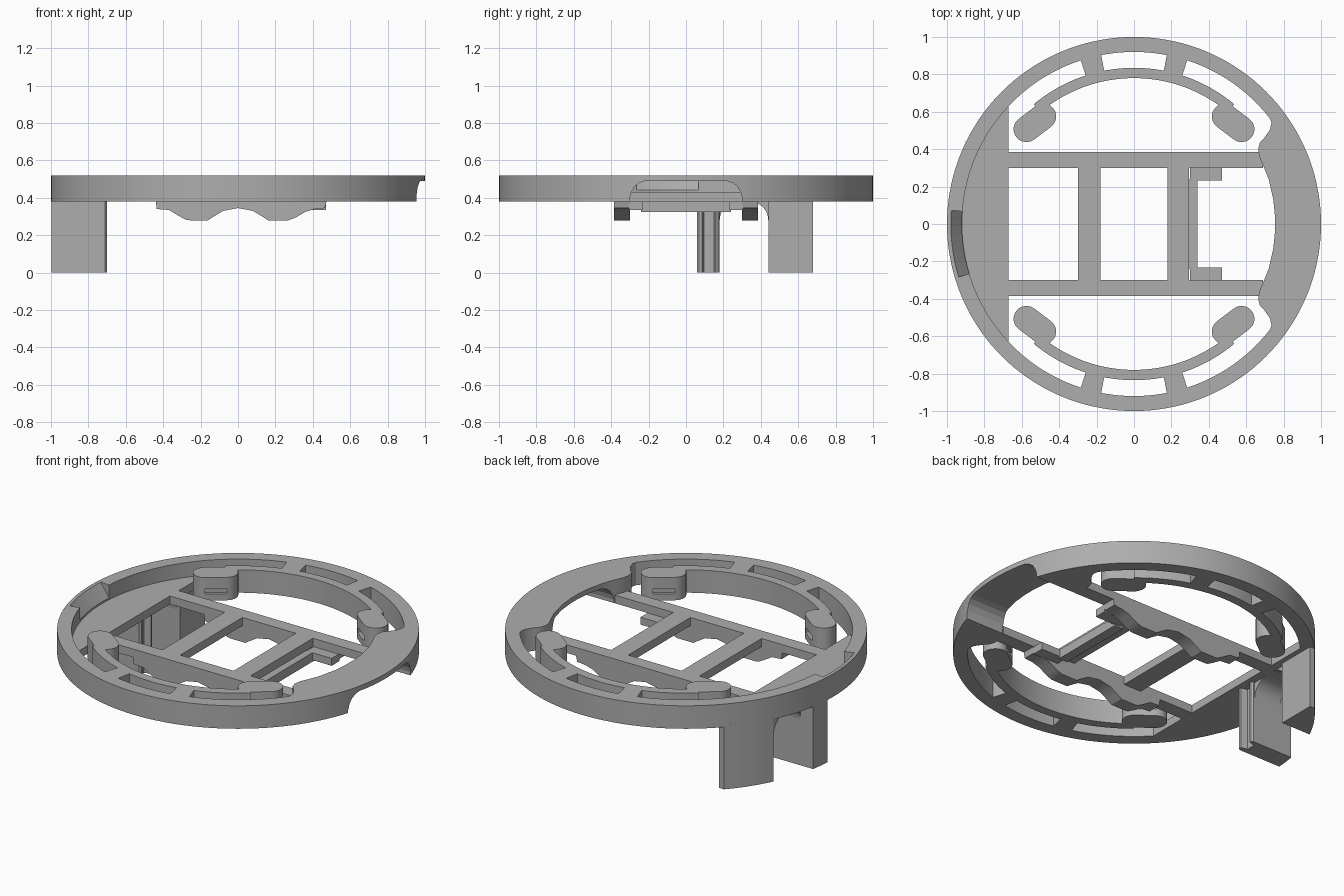
import bpy, bmesh, math

if "Cube" in bpy.data.objects:
    bpy.data.objects.remove(bpy.data.objects["Cube"])

grey = bpy.data.materials.new("plain_grey")
grey.diffuse_color = (0.42, 0.42, 0.42, 1)
grey.use_nodes = True
grey.node_tree.nodes["Principled BSDF"].inputs["Base Color"].default_value = grey.diffuse_color


def finish(name, bm):
    bmesh.ops.remove_doubles(bm, verts=bm.verts, dist=1e-5)
    bmesh.ops.recalc_face_normals(bm, faces=bm.faces)
    me = bpy.data.meshes.new(name)
    bm.to_mesh(me)
    bm.free()
    me.materials.append(grey)
    ob = bpy.data.objects.new(name, me)
    bpy.context.collection.objects.link(ob)
    return ob


def prism(name, pts, lo, hi, axis="z"):
    """Extrude a 2D outline along one axis."""
    place = {"z": lambda a, b, c: (a, b, c),
             "y": lambda a, b, c: (a, c, b),
             "x": lambda a, b, c: (c, a, b)}[axis]
    bm = bmesh.new()
    low = [bm.verts.new(place(a, b, lo)) for a, b in pts]
    top = [bm.verts.new(place(a, b, hi)) for a, b in pts]
    bm.faces.new(low)
    bm.faces.new(top)
    n = len(pts)
    for i in range(n):
        j = (i + 1) % n
        bm.faces.new((low[i], low[j], top[j], top[i]))
    return finish(name, bm)


def box(name, x0, x1, y0, y1, z0, z1):
    return prism(name, [(x0, y0), (x1, y0), (x1, y1), (x0, y1)], z0, z1)


def sweep(name, profile, a0, a1):
    """Sweep an (r, z) profile around z between two angles in degrees."""
    full = abs(a1 - a0) >= 360
    steps = max(4, int(abs(a1 - a0) / 2.5))
    bm = bmesh.new()
    rows = []
    for i in range(steps if full else steps + 1):
        a = math.radians(a0 + (a1 - a0) * i / steps)
        rows.append([bm.verts.new((r * math.cos(a), r * math.sin(a), z)) for r, z in profile])
    n = len(profile)
    for i in range(steps):
        p, q = rows[i], rows[(i + 1) % len(rows)]
        for k in range(n):
            m = (k + 1) % n
            bm.faces.new((p[k], p[m], q[m], q[k]))
    if not full:
        bm.faces.new(rows[0])
        bm.faces.new(rows[-1])
    return finish(name, bm)


def rect(r0, r1, z0, z1):
    return [(r0, z0), (r1, z0), (r1, z1), (r0, z1)]


def arc(r, a0, a1, n):
    return [(r * math.cos(math.radians(a0 + (a1 - a0) * i / n)),
             r * math.sin(math.radians(a0 + (a1 - a0) * i / n))) for i in range(n + 1)]


def cut(ob, cutter):
    mod = ob.modifiers.new("cut", "BOOLEAN")
    mod.operation = "DIFFERENCE"
    mod.solver = "EXACT"
    mod.object = cutter
    cutter.hide_render = True
    cutter.hide_set(True)


BOT, DECK, TOP = 0.38, 0.43, 0.52

# outer ring and the thick crescent on its right side
ring = sweep("outer_ring", rect(0.92, 1.0, BOT, TOP), 0, 360)
edge = [(0.70, 0.605), (0.725, 0.575), (0.735, 0.54), (0.727, 0.505), (0.70, 0.465),
        (0.673, 0.435), (0.664, 0.40), (0.67, 0.36), (0.69, 0.315), (0.72, 0.24),
        (0.745, 0.13), (0.754, 0.04)]
inner = edge + [(x, -y) for x, y in reversed(edge)]
crescent = prism("right_crescent", inner + arc(0.93, -40.8, 40.8, 32), BOT, TOP)

# arched opening under the crescent
half = [(0.30, 0.30), (0.30, 0.40), (0.292, 0.43), (0.275, 0.46), (0.25, 0.48), (0.22, 0.49)]
tunnel = prism("opening_cutter", half + [(-y, z) for y, z in reversed(half)], 0.5, 1.2, "x")
cut(ring, tunnel)
cut(crescent, tunnel)

# sloped pocket in the left rim
pocket = sweep("pocket_cutter", [(0.90, DECK), (0.912, DECK), (0.98, 0.521), (0.98, 0.6), (0.90, 0.6)],
               175.8, 196.8)
cut(ring, pocket)

# recessed left deck
prism("left_deck", arc(0.925, 136.4, 223.6, 36), BOT, DECK)

# frame: long bars with scalloped ribs, cross bars, clip ledge
scallop = [(-0.44, 0.39), (-0.435, 0.34), (-0.37, 0.335), (-0.32, 0.305), (-0.28, 0.283),
           (-0.26, 0.28), (-0.16, 0.28), (-0.13, 0.30), (-0.08, 0.33), (0, 0.345),
           (0.08, 0.33), (0.13, 0.30), (0.16, 0.28), (0.27, 0.28), (0.31, 0.295),
           (0.36, 0.325), (0.41, 0.34), (0.465, 0.345), (0.475, 0.39)]
for s, side in ((1, "back"), (-1, "front")):
    y0, y1 = sorted((s * 0.30, s * 0.385))
    box(side + "_long_bar", -0.68, 0.69, y0, y1, BOT, DECK)
    prism(side + "_rib", scallop, y0, y1, "y")
    t0, t1 = sorted((s * 0.232, s * 0.305))
    box(side + "_clip_tab", 0.30, 0.47, t0, t1, 0.335, BOT)
box("left_cross_bar", -0.30, -0.18, -0.31, 0.31, BOT, DECK)
box("right_cross_bar", 0.18, 0.295, -0.31, 0.31, BOT, DECK)
box("clip_ledge", 0.28, 0.34, -0.24, 0.24, 0.325, BOT)

# spring arms with rounded pads, joined to the ring by bridges
for s, side in ((1, "back"), (-1, "front")):
    sweep(side + "_spring_arm", rect(0.78, 0.835, BOT, TOP), s * 50, s * 130)
    for t, end in ((1, "right"), (-1, "left")):
        tag = side + "_" + end
        a = 90 - t * 14.5
        sweep(tag + "_bridge", rect(0.825, 0.93, BOT, TOP), s * (a - 3.5), s * (a + 3.5))
        ax, ay, bx, by, r = 0.485, 0.575, 0.575, 0.507, 0.069
        d = math.atan2(by - ay, bx - ax)
        pts = []
        for cx, cy, start in ((bx, by, d - math.pi / 2), (ax, ay, d + math.pi / 2)):
            for i in range(13):
                w = start + math.pi * i / 12
                pts.append((t * (cx + r * math.cos(w)), s * (cy + r * math.sin(w))))
        pad = prism(tag + "_pad", pts, BOT, TOP)
        # groove along the inward face of the pad
        nx, ny = math.sin(d), -math.cos(d)
        ux, uy = math.cos(d), math.sin(d)
        mx, my = (ax + bx) / 2 + nx * r, (ay + by) / 2 + ny * r
        corners = [(mx + ux * p + nx * q, my + uy * p + ny * q)
                   for p, q in ((-0.06, -0.02), (0.06, -0.02), (0.06, 0.05), (-0.06, 0.05))]
        groove = prism(tag + "_groove_cutter", [(t * x, s * y) for x, y in corners], 0.42, 0.45)
        cut(pad, groove)


# legs under the left deck
def on_rim(y):
    return -math.sqrt(1 - y * y)


rim = [(on_rim(0.68 - 0.03 * i), 0.68 - 0.03 * i) for i in range(9)]
prism("outer_leg", rim + [(-0.70, 0.44), (-0.70, 0.68)], 0, 0.39)
prism("grooved_leg", [(on_rim(0.18), 0.18), (on_rim(0.12), 0.12), (on_rim(0.06), 0.06),
                      (-0.71, 0.06), (-0.70, 0.07), (-0.70, 0.085), (-0.74, 0.095),
                      (-0.74, 0.15), (-0.70, 0.16), (-0.70, 0.17), (-0.71, 0.18)], 0, 0.39)

# rounded fillets between the legs
for name, y, s in (("inner_fillet", 0.18, 1), ("outer_fillet", 0.44, -1)):
    curve = [(y + s * 0.1 * (1 - math.cos(i * math.pi / 16)),
              0.28 + 0.1 * math.sin(i * math.pi / 16)) for i in range(9)]
    prism(name, curve + [(y + s * 0.1, 0.385), (y, 0.385)], -0.90, -0.72, "x")

# smooth curved walls, keep edges sharp
bpy.ops.object.select_all(action="DESELECT")
for ob in bpy.context.scene.objects:
    if not ob.hide_render:
        ob.select_set(True)
        bpy.context.view_layer.objects.active = ob
bpy.ops.object.shade_smooth_by_angle(angle=math.radians(30))
